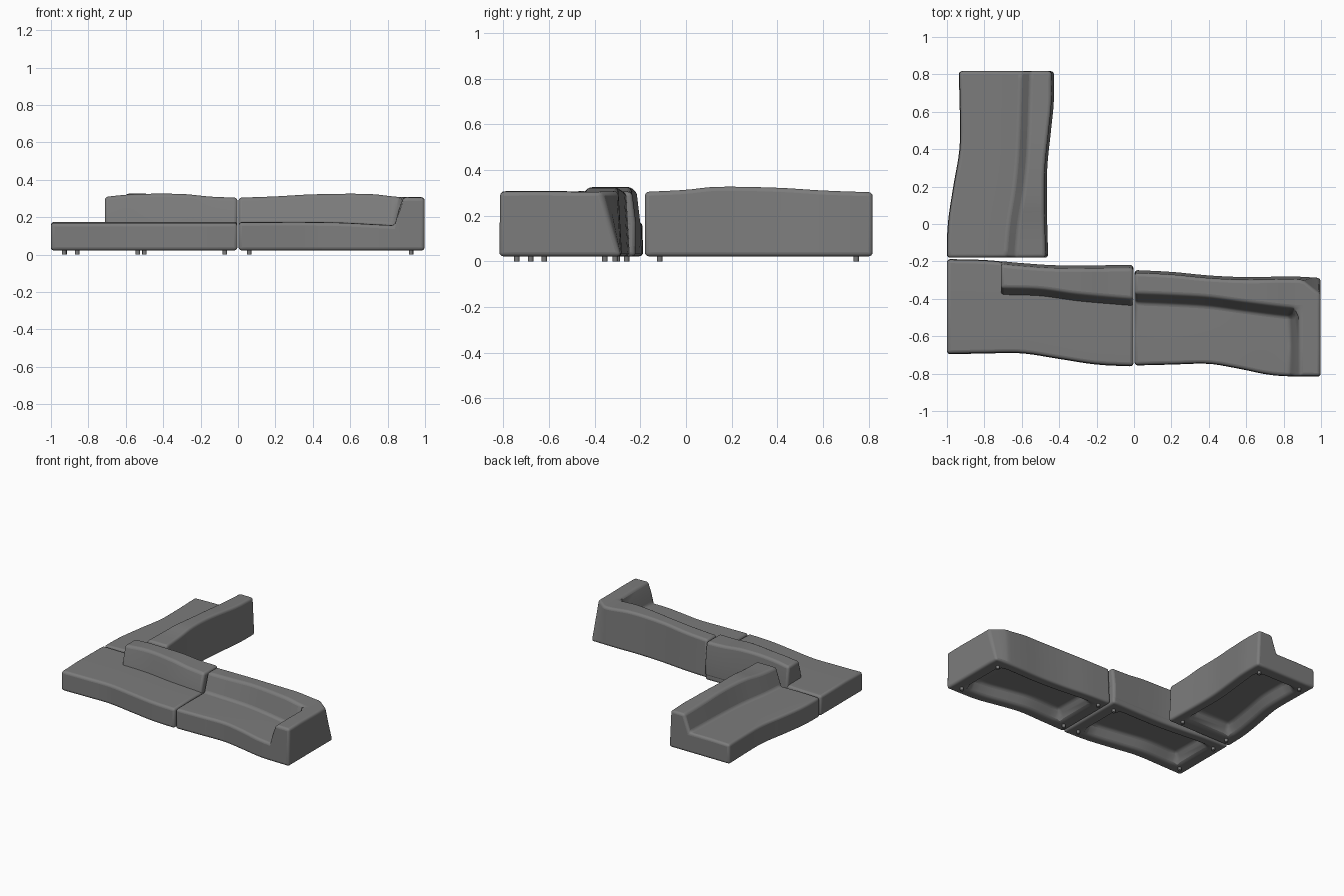
import bpy, bmesh

if "Cube" in bpy.data.objects:
    bpy.data.objects.remove(bpy.data.objects["Cube"])

BASE = 0.022
FABRIC = bpy.data.materials.new("dark_grey_fabric")
FABRIC.diffuse_color = (0.2, 0.2, 0.2, 1)
FABRIC.use_nodes = True
FABRIC.node_tree.nodes["Principled BSDF"].inputs["Base Color"].default_value = FABRIC.diffuse_color


def curve(pts):
    """Smooth curve through (u, value) points."""
    def slope(i):
        a, b = pts[max(i - 1, 0)], pts[min(i + 1, len(pts) - 1)]
        return (b[1] - a[1]) / (b[0] - a[0])

    def f(u):
        u = min(max(u, pts[0][0]), pts[-1][0])
        i = 0
        while i < len(pts) - 2 and u > pts[i + 1][0]:
            i += 1
        (x0, y0), (x1, y1) = pts[i], pts[i + 1]
        h = x1 - x0
        t = (u - x0) / h
        return (y0 * (1 + 2 * t) * (1 - t) ** 2 + slope(i) * h * t * (1 - t) ** 2
                + y1 * t * t * (3 - 2 * t) + slope(i + 1) * h * t * t * (t - 1))
    return f


def ramp(u, a, b):
    return min(max((u - a) / (b - a), 0), 1)


def stations(u0, u1, extra=(), n=24):
    """Evenly spaced stations that make room for the extra ones."""
    keep = [u0, u1, *extra]
    even = [u0 + (u1 - u0) * i / n for i in range(1, n)]
    return sorted(keep + [u for u in even if all(abs(u - k) > 0.022 for k in keep)])


def loft(name, us, section, along_y=False, bevel=0.018):
    """Skin closed (depth, height) sections along x or y and round the edges."""
    bm = bmesh.new()
    rings = []
    for u in us:
        rings.append([bm.verts.new((d, u, z) if along_y else (u, d, z))
                      for d, z in section(u)])
    n = len(rings[0])
    for a, b in zip(rings, rings[1:]):
        for i in range(n):
            j = (i + 1) % n
            bm.faces.new((a[i], a[j], b[j], b[i]))
    bm.faces.new(rings[0])
    bm.faces.new(rings[-1])
    bmesh.ops.recalc_face_normals(bm, faces=bm.faces)
    me = bpy.data.meshes.new(name)
    bm.to_mesh(me)
    bm.free()
    me.materials.append(FABRIC)
    ob = bpy.data.objects.new(name, me)
    bpy.context.collection.objects.link(ob)
    mod = ob.modifiers.new("rounding", 'BEVEL')
    mod.width, mod.segments = bevel, 4
    mod.limit_method, mod.angle_limit = 'ANGLE', 0.6
    bpy.ops.object.select_all(action='DESELECT')
    ob.select_set(True)
    bpy.context.view_layer.objects.active = ob
    bpy.ops.object.shade_smooth_by_angle(angle=0.6)
    return ob


def underside(u, u0, u1, f, b):
    """Hollow under the body, from the back edge to the front edge."""
    h = BASE + 0.075 * min(ramp(u, u0 + 0.09, u0 + 0.15), ramp(-u, -u1 + 0.09, -u1 + 0.15))
    return [(b, BASE), (b - 0.075, BASE), (b - 0.125, h),
            (f + 0.125, h), (f + 0.075, BASE), (f, BASE)]


def hollow_ends(u0, u1):
    return [u0 + 0.09, u0 + 0.15, u1 - 0.15, u1 - 0.09]


# Left front module: flat seat with a separate shorter backrest
f_a = curve([(-1, -.697), (-.8, -.693), (-.6, -.692), (-.4, -.722), (-.2, -.752), (0, -.762)])
b_a = curve([(-1, -.187), (-.8, -.192), (-.6, -.21), (-.4, -.222), (0, -.22)])
k_a = curve([(-.71, -.382), (-.5, -.389), (-.3, -.416), (0, -.442)])
t_a = curve([(-.71, .309), (-.55, .323), (-.3, .324), (-.15, .31), (0, .304)])


def seat_a(u):
    f, b = f_a(u), b_a(u)
    return [(f + .004, .169), (f * .6 + b * .4, .175), (b - .004, .172)] \
        + underside(u, -1, -.003, f, b)


def back_a(u):
    k, b, t = k_a(u), b_a(u), t_a(u)
    return [(k, .15), (k + .014, .22), (k + .04, t), (b - .016, t), (b + .001, .17),
            (b + .001, .05), (b - .04, .05), (b - .04, .15)]


loft("chaise_seat", stations(-1, -.003, hollow_ends(-1, -.003)), seat_a)
loft("chaise_backrest", stations(-.712, -.003), back_a)

# Right front module: seat, backrest and armrest in one body
f_b = curve([(0, -.757), (.2, -.752), (.4, -.748), (.55, -.772), (.75, -.81), (1, -.817)])
b_b = curve([(0, -.245), (.2, -.255), (.4, -.274), (.6, -.283), (.8, -.28), (1, -.283)])
k_b = curve([(0, -.417), (.2, -.425), (.4, -.437), (.6, -.464), (.85, -.494), (1, -.5)])
t_b = curve([(0, .304), (.2, .311), (.4, .322), (.7, .324), (.85, .309), (1, .304)])
s_b = curve([(0, .172), (.5, .171), (.85, .155), (1, .155)])


def body_b(u):
    f, b, k, t, s = f_b(u), b_b(u), k_b(u), t_b(u), s_b(u)
    z = s + (t - s) * ramp(u, .838, .885) ** .75
    corner = .016 + .075 * ramp(u, .9, .995)
    return [(f + .003, z), (f * .5 + k * .5, z + .002), (k, z), (k + .045, t),
            (b - corner, t)] + underside(u, .003, .998, f, b)


loft("armrest_sofa", stations(.003, .998, [.093, .153, .838, .86, .885, .908]), body_b)

# Rear left module: same idea, running along y and facing -x
f_c = curve([(-.18, -1.002), (0, -.996), (.2, -.967), (.4, -.934), (.6, -.932), (.818, -.938)])
b_c = curve([(-.18, -.458), (.1, -.465), (.3, -.463), (.5, -.443), (.65, -.428), (.818, -.427)])
k_c = curve([(-.18, -.682), (0, -.666), (.2, -.634), (.4, -.616), (.818, -.6)])
t_c = curve([(-.18, .304), (0, .313), (.13, .326), (.4, .322), (.6, .31), (.818, .302)])


def body_c(u):
    f, b, k, t = f_c(u), b_c(u), k_c(u), t_c(u)
    return [(f + .004, .17), (f * .5 + k * .5, .174), (k, .172), (k + .045, t),
            (b - .014, t)] + underside(u, -.18, .817, f, b)


loft("rear_sofa", stations(-.18, .817, hollow_ends(-.18, .817)), body_c, True)

# Small round feet
FEET = [(-.93, -.62), (-.93, -.26), (-.07, -.68), (-.07, -.30),
        (.06, -.68), (.06, -.31), (.925, -.74), (.925, -.355),
        (-.925, -.115), (-.535, -.115), (-.86, .745), (-.5, .745)]
for i, (x, y) in enumerate(FEET):
    bpy.ops.mesh.primitive_cylinder_add(vertices=16, radius=.012, depth=.032,
                                        location=(x, y, .016))
    foot = bpy.context.object
    foot.name = f"foot_{i + 1}"
    foot.data.materials.append(FABRIC)
    bpy.ops.object.shade_smooth_by_angle()
